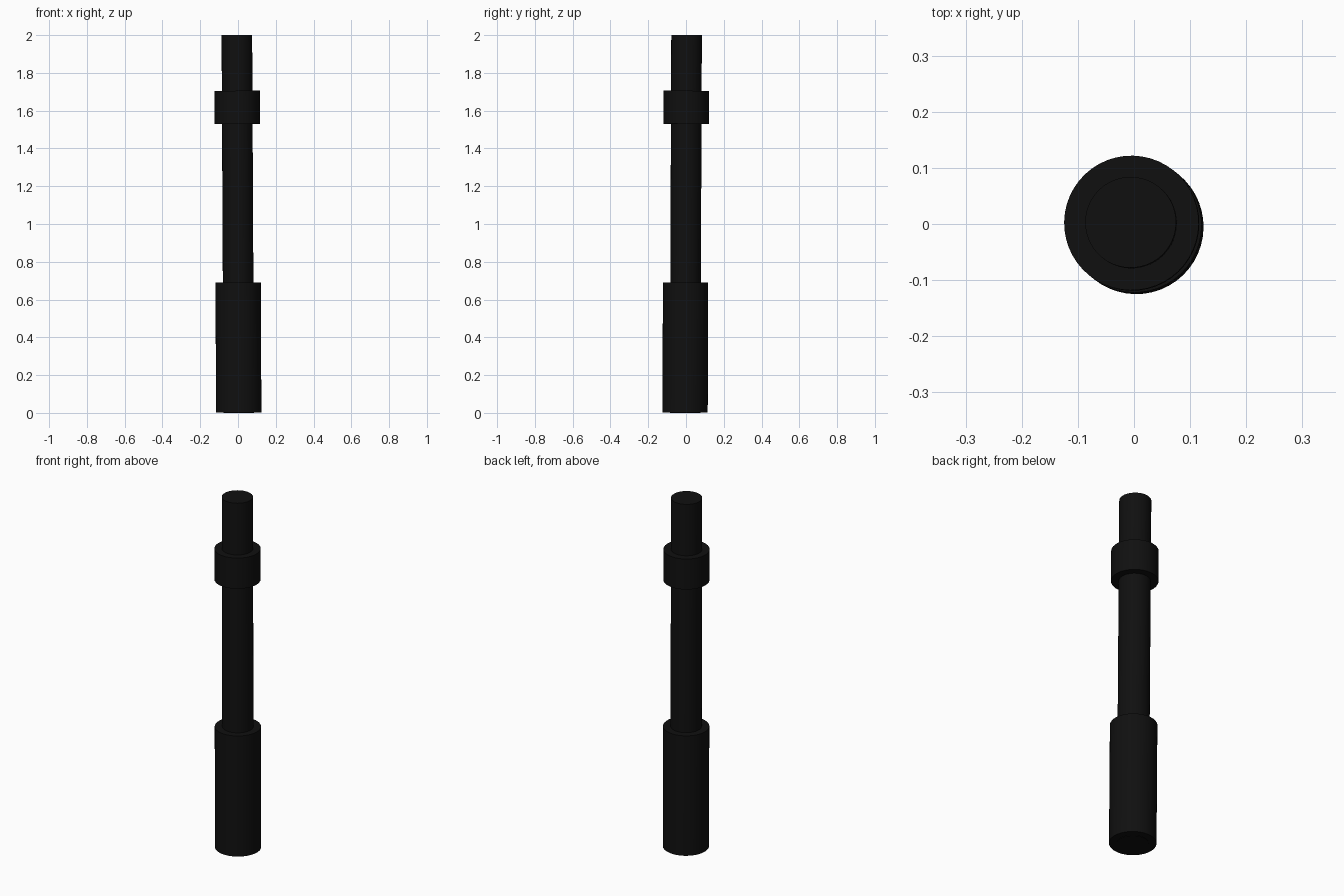
import bpy
from mathutils import Vector

cube = bpy.data.objects.get("Cube")
if cube:
    bpy.data.objects.remove(cube, do_unlink=True)

# One near-black finish for the whole model
black = bpy.data.materials.new("matte black")
black.use_nodes = True
colour = (0.005, 0.005, 0.005, 1)
black.diffuse_color = colour
black.node_tree.nodes["Principled BSDF"].inputs["Base Color"].default_value = colour

# The whole rod leans very slightly along this axis
FOOT = Vector((0.004, -0.005, 0))
TIP = Vector((-0.006, 0.003, 2))


def rod(name, radius, low, high):
    """Smooth-sided cylinder on the leaning axis between two heights."""
    a, b = FOOT.lerp(TIP, low / 2), FOOT.lerp(TIP, high / 2)
    bpy.ops.mesh.primitive_cylinder_add(vertices=48, radius=radius,
                                        depth=(b - a).length, location=(a + b) / 2)
    ob = bpy.context.object
    ob.name = name
    ob.rotation_euler = (b - a).to_track_quat('Z', 'Y').to_euler()
    ob.data.materials.append(black)
    bpy.ops.object.shade_smooth_by_angle()
    return ob


# Shaft runs the full length, with a thick grip and a collar sleeved over it
rod("shaft", 0.081, 0, 2)
rod("grip", 0.12, 0.002, 0.69)
rod("collar", 0.12, 1.53, 1.705)
